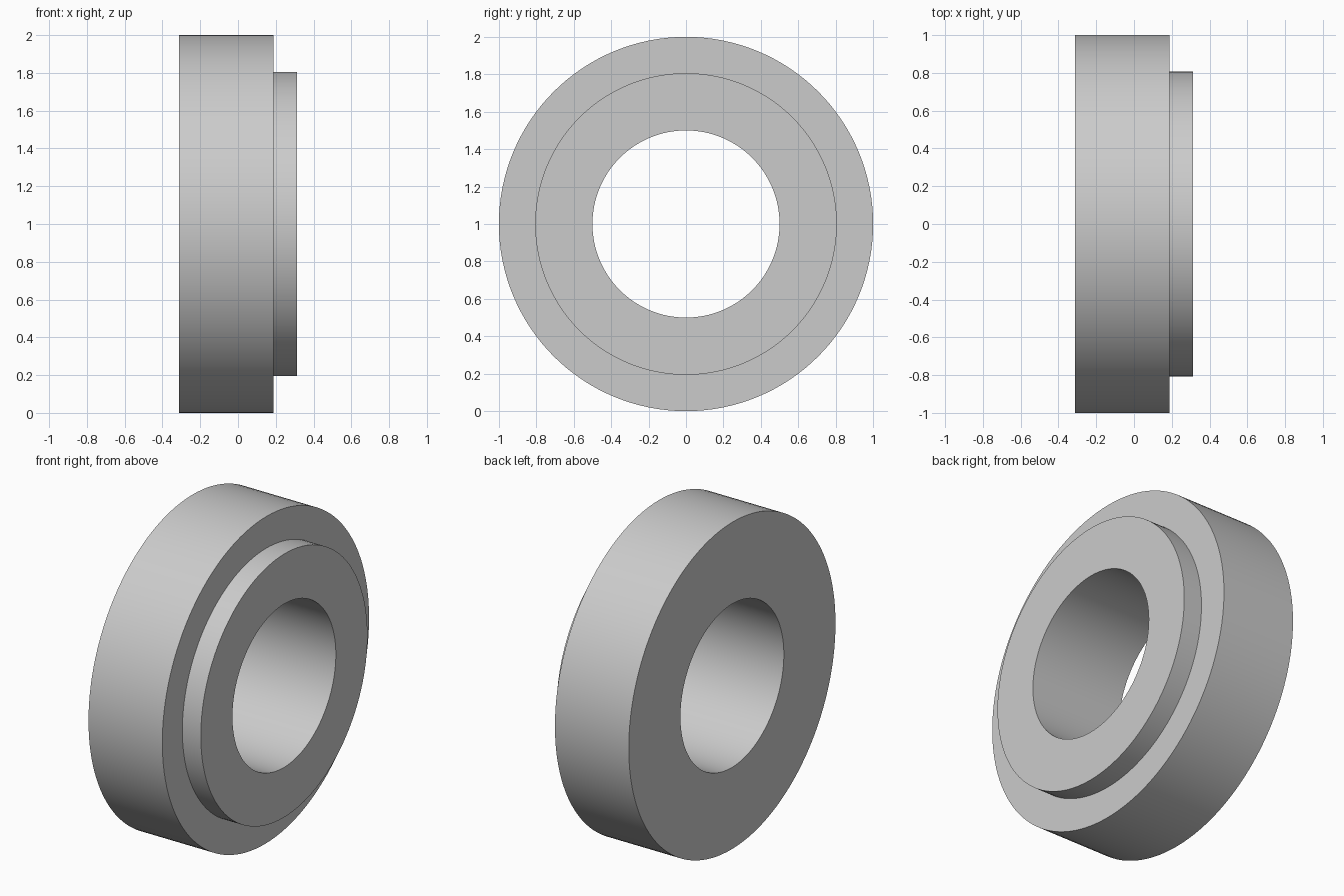
import bpy, bmesh
from math import cos, sin, tau, radians

if "Cube" in bpy.data.objects:
    bpy.data.objects.remove(bpy.data.objects["Cube"])

SEGMENTS = 128
BORE, BOSS, BODY = 0.5, 0.806, 1.0
BACK, STEP, FRONT = -0.3125, 0.1875, 0.3125

# Closed cross-section (x, radius), swept around the x axis
profile = [(BACK, BORE), (BACK, BODY), (STEP, BODY),
           (STEP, BOSS), (FRONT, BOSS), (FRONT, BORE)]

bm = bmesh.new()
rings = []
for i in range(SEGMENTS):
    a = tau * i / SEGMENTS
    rings.append([bm.verts.new((x, r * cos(a), 1 + r * sin(a))) for x, r in profile])
for i, ring in enumerate(rings):
    nxt = rings[(i + 1) % SEGMENTS]
    for j in range(len(profile)):
        k = (j + 1) % len(profile)
        bm.faces.new((ring[j], ring[k], nxt[k], nxt[j]))
bmesh.ops.recalc_face_normals(bm, faces=bm.faces)

# Stepped collar with a through bore
mesh = bpy.data.meshes.new("stepped_collar")
bm.to_mesh(mesh)
bm.free()
collar = bpy.data.objects.new("stepped_collar", mesh)
bpy.context.collection.objects.link(collar)
bpy.context.view_layer.objects.active = collar
collar.select_set(True)
bpy.ops.object.shade_smooth_by_angle(angle=radians(30))
